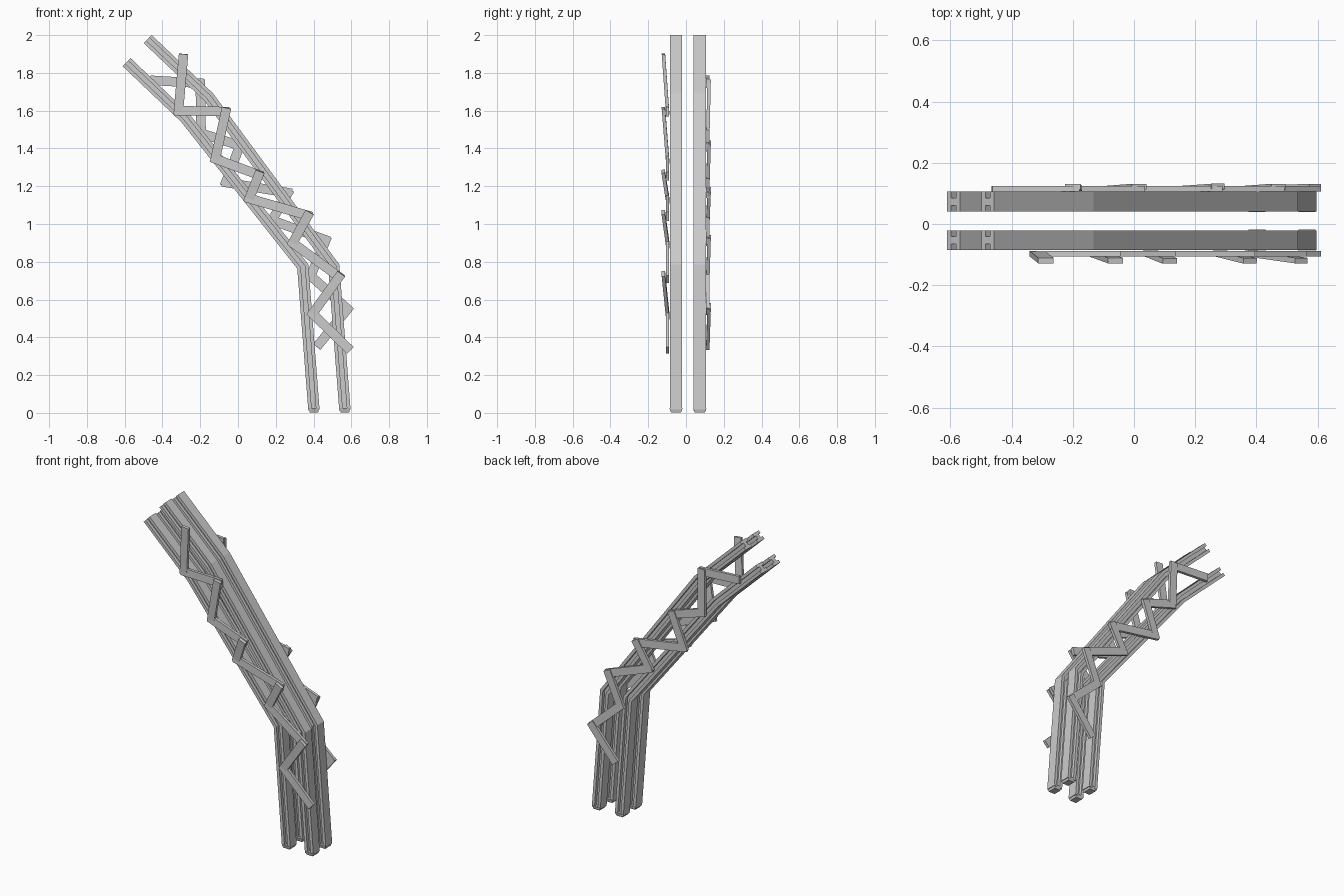
import bpy, bmesh
from mathutils import Vector, Matrix

if "Cube" in bpy.data.objects:
    bpy.data.objects.remove(bpy.data.objects["Cube"])

# H-shaped rail section: (in-plane offset, y offset), grooves on the front and back faces
H, W, G, D = 0.03, 0.0325, 0.011, 0.0125
SECTION = [(-H, -W), (-G, -W), (-G, -D), (G, -D), (G, -W), (H, -W),
           (H, W), (G, W), (G, D), (-G, D), (-G, W), (-H, W)]


def to_object(name, bm):
    bmesh.ops.recalc_face_normals(bm, faces=bm.faces)
    mesh = bpy.data.meshes.new(name)
    bm.to_mesh(mesh)
    bm.free()
    ob = bpy.data.objects.new(name, mesh)
    bpy.context.collection.objects.link(ob)
    return ob


def rail(name, path, y):
    """Sweep the section along an x-z path with mitred bends."""
    pts = [Vector(p) for p in path]
    dirs = [(b - a).normalized() for a, b in zip(pts, pts[1:])]
    bm = bmesh.new()
    rings = []
    for i, p in enumerate(pts):
        d0, d1 = dirs[max(i - 1, 0)], dirs[min(i, len(dirs) - 1)]
        t = (d0 + d1).normalized()
        n = Vector((t.y, -t.x)) / t.dot(d1)
        rings.append([bm.verts.new((p.x + n.x * u, y + v, p.y + n.y * u)) for u, v in SECTION])
    k = len(SECTION)
    for a, b in zip(rings, rings[1:]):
        for j in range(k):
            bm.faces.new((a[j], a[(j + 1) % k], b[(j + 1) % k], b[j]))
    bm.faces.new(rings[0])
    bm.faces.new(rings[-1])
    return to_object(name, bm)


def foot(name, x, y):
    """Slightly tapered end cap under a rail."""
    bm = bmesh.new()
    bmesh.ops.create_cube(bm, size=1)
    for v in bm.verts:
        s = 0.8 if v.co.z < 0 else 1.0
        v.co = Vector((x + v.co.x * 0.056 * s, y + v.co.y * 0.069 * s, 0.014 + v.co.z * 0.022))
    return to_object(name, bm)


def brace(name, a, b, width=0.05, thick=0.018):
    """Flat bar between two joints, running past both of them."""
    a, b = Vector(a), Vector(b)
    d = (b - a).normalized()
    side = d.cross(Vector((0, 1, 0))).normalized()
    up = side.cross(d)
    rot = Matrix((d, side, up)).transposed().to_4x4()
    size = Matrix.Diagonal(((b - a).length + 0.04, width, thick, 1))
    bm = bmesh.new()
    bmesh.ops.create_cube(bm, size=1, matrix=Matrix.Translation((a + b) / 2) @ rot @ size)
    return to_object(name, bm)


# Four bent rails with feet
OUTER = [(0.566, 0.015), (0.507, 0.775), (-0.155, 1.672), (-0.478, 1.979)]
INNER = [(0.402, 0.015), (0.343, 0.775), (-0.278, 1.56), (-0.59, 1.857)]
for side, y in (("front", -0.053), ("back", 0.073)):
    for label, path in (("outer", OUTER), ("inner", INNER)):
        rail(f"{side}_{label}_rail", path, y)
        foot(f"{side}_{label}_foot", path[0][0], y)

# Zigzag lacing, listed top to bottom
FRONT = [(-0.29, 1.88), (-0.315, 1.60), (-0.065, 1.595), (-0.12, 1.345), (0.11, 1.26), (0.06, 1.135),
         (0.37, 1.045), (0.29, 0.90), (0.535, 0.72), (0.395, 0.525), (0.58, 0.345)]
BACK = [(-0.445, 1.76), (-0.2, 1.745), (-0.195, 1.48), (0.01, 1.415), (-0.065, 1.22), (0.265, 1.165),
        (0.18, 1.02), (0.465, 0.915), (0.385, 0.725), (0.58, 0.55), (0.43, 0.365)]


def lacing(name, joints, y_flat, y_out, first_steep):
    # Steep bars lean outward at the top so they lap over the flat bars
    for i, (a, b) in enumerate(zip(joints, joints[1:])):
        steep = i % 2 == first_steep
        ya = y_out if steep else y_flat
        brace(f"{name}_brace_{i + 1}", (a[0], ya, a[1]), (b[0], y_flat, b[1]))


lacing("front", FRONT, -0.098, -0.118, 0)
lacing("back", BACK, 0.116, 0.122, 1)
